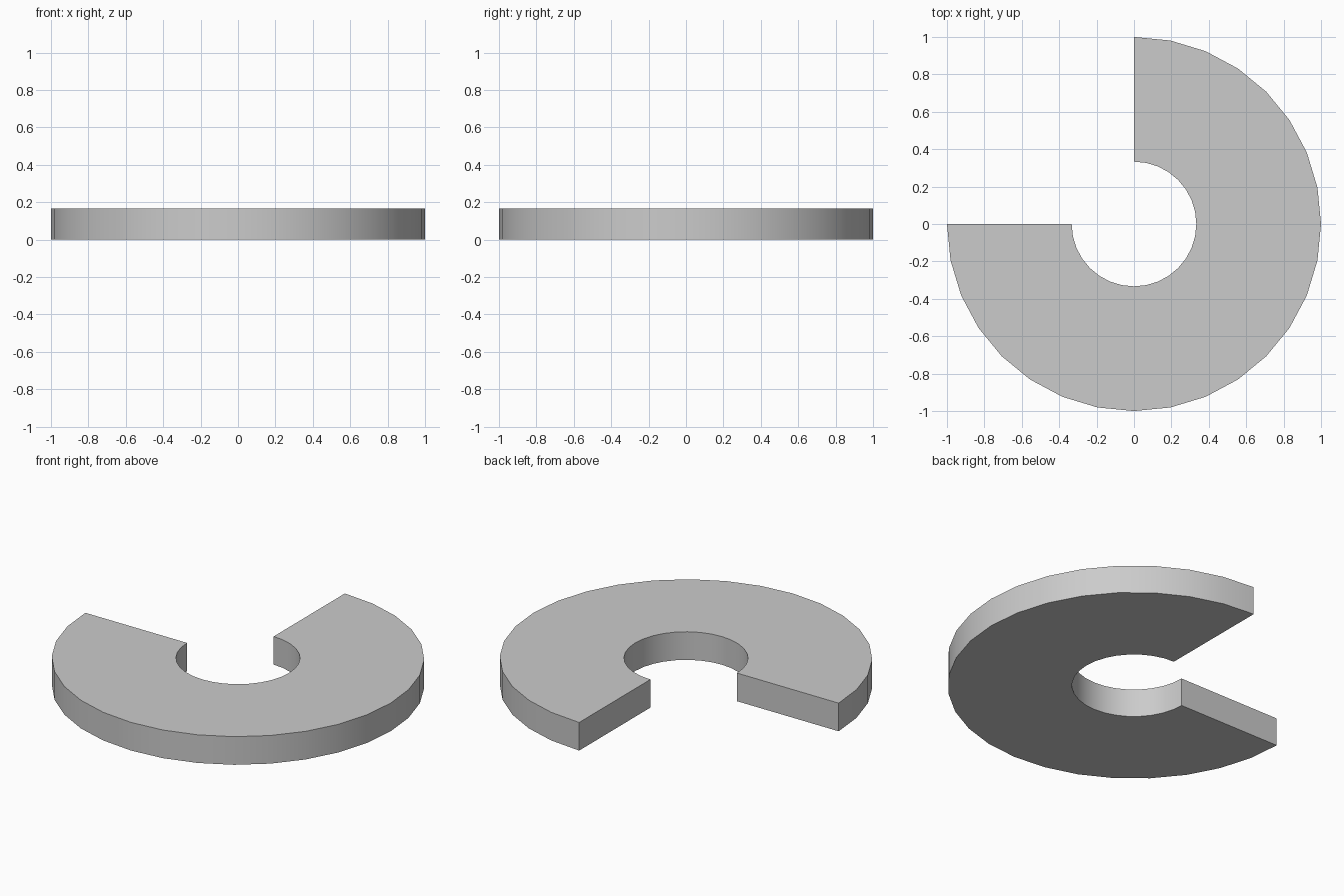
import bpy, bmesh, math

if "Cube" in bpy.data.objects:
    bpy.data.objects.remove(bpy.data.objects["Cube"])

OUTER, INNER, HEIGHT = 1.0, 1 / 3, 1 / 6
STEPS = 24  # three quarters of a 32-sided ring

bm = bmesh.new()

# Flat three-quarter ring, open at the back left quadrant
rows = []
for i in range(STEPS + 1):
    a = math.pi + math.radians(270) * i / STEPS
    rows.append([bm.verts.new((r * math.cos(a), r * math.sin(a), 0)) for r in (INNER, OUTER)])
for (i0, o0), (i1, o1) in zip(rows, rows[1:]):
    bm.faces.new((i0, o0, o1, i1))

# Thickness
result = bmesh.ops.extrude_face_region(bm, geom=bm.faces[:], use_keep_orig=True)
top = [v for v in result["geom"] if isinstance(v, bmesh.types.BMVert)]
bmesh.ops.translate(bm, verts=top, vec=(0, 0, HEIGHT))
bmesh.ops.recalc_face_normals(bm, faces=bm.faces[:])

mesh = bpy.data.meshes.new("three_quarter_ring")
bm.to_mesh(mesh)
bm.free()
ring = bpy.data.objects.new("three_quarter_ring", mesh)
bpy.context.collection.objects.link(ring)

# Smooth curved walls, sharp rims and end faces
bpy.context.view_layer.objects.active = ring
ring.select_set(True)
bpy.ops.object.shade_smooth_by_angle(angle=math.radians(30))
